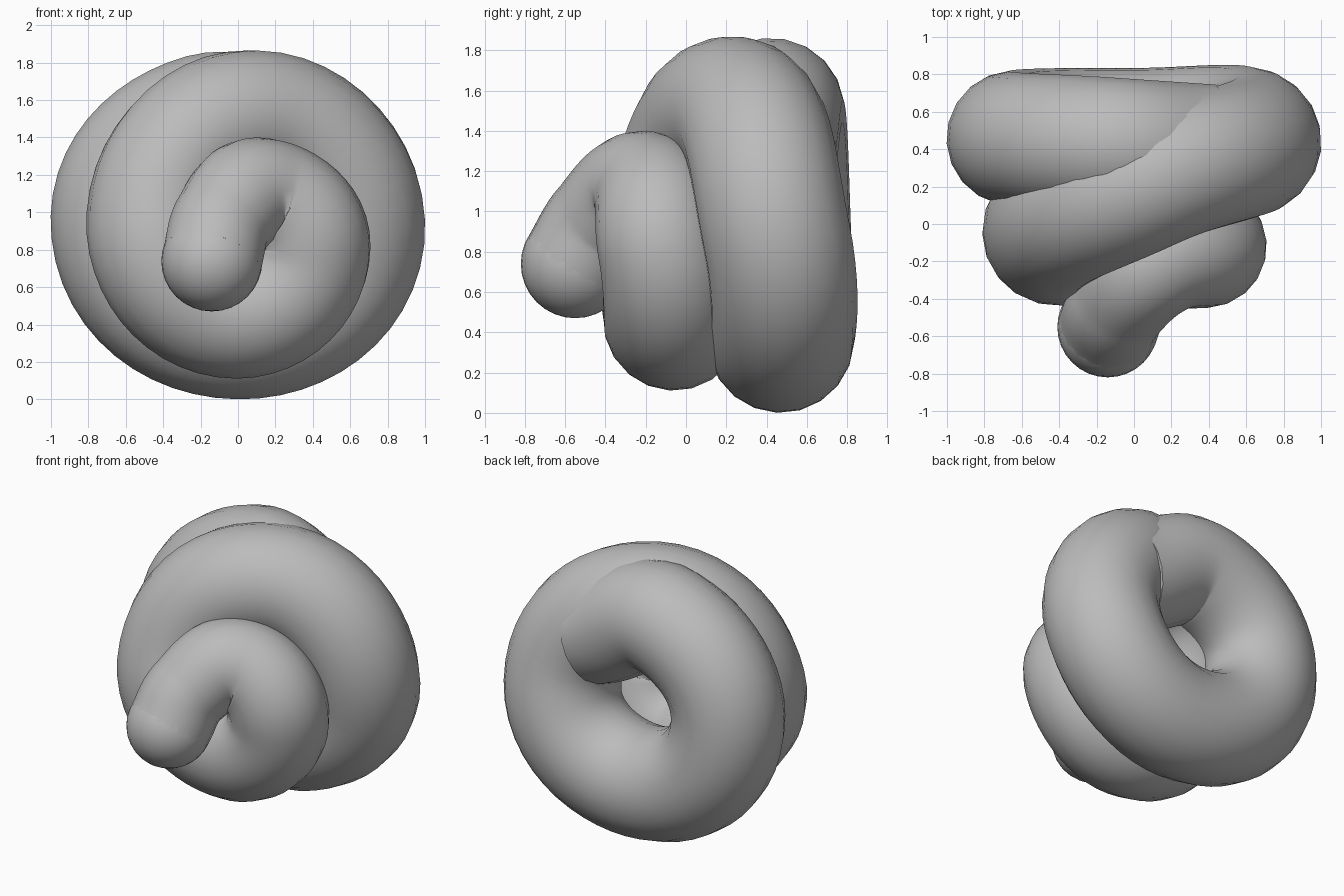
import bpy
import math

if "Cube" in bpy.data.objects:
    bpy.data.objects.remove(bpy.data.objects["Cube"], do_unlink=True)

clay = bpy.data.materials.new("plain grey")
clay.use_nodes = True
GREY = (0.5, 0.5, 0.5, 1.0)
clay.diffuse_color = GREY
clay.node_tree.nodes["Principled BSDF"].inputs["Base Color"].default_value = GREY

# Coil centreline with tube radius: x, y, z, radius
path = [
    (-0.14, -0.55, 0.74, 0.27),
    (-0.08, -0.42, 0.95, 0.27),
    (0.13, -0.20, 1.10, 0.30),
    (0.39, -0.12, 0.82, 0.32),
    (0.00, -0.06, 0.46, 0.35),
    (-0.44, -0.05, 0.90, 0.37),
    (0.08, 0.23, 1.50, 0.37),
    (0.63, 0.45, 0.87, 0.37),
    (0.00, 0.47, 0.365, 0.365),
    (-0.64, 0.46, 0.90, 0.36),
    (-0.18, 0.43, 1.49, 0.36),
    (0.40, 0.40, 1.28, 0.35),
]


def finish(obj):
    """Smooth shading and colour."""
    bpy.ops.object.select_all(action="DESELECT")
    obj.select_set(True)
    bpy.context.view_layer.objects.active = obj
    if obj.type == "CURVE":
        bpy.ops.object.convert(target="MESH")
        obj = bpy.context.object
    obj.data.materials.clear()
    obj.data.materials.append(clay)
    bpy.ops.object.shade_smooth_by_angle(angle=math.radians(60))


# Coiled tube
curve = bpy.data.curves.new("coiled_tube", "CURVE")
curve.dimensions = "3D"
curve.bevel_depth = 1.0
curve.bevel_resolution = 8
curve.resolution_u = 12
curve.use_fill_caps = True
spline = curve.splines.new("BEZIER")
spline.bezier_points.add(len(path) - 1)
for point, (x, y, z, r) in zip(spline.bezier_points, path):
    point.co = (x, y, z)
    point.radius = r
    point.handle_left_type = point.handle_right_type = "AUTO"
tube = bpy.data.objects.new("coiled_tube", curve)
bpy.context.collection.objects.link(tube)
finish(tube)

# Rounded front tip
bpy.ops.mesh.primitive_uv_sphere_add(
    segments=32, ring_count=16, radius=path[0][3], location=path[0][:3])
tip = bpy.context.object
tip.name = "rounded_tip"
finish(tip)
